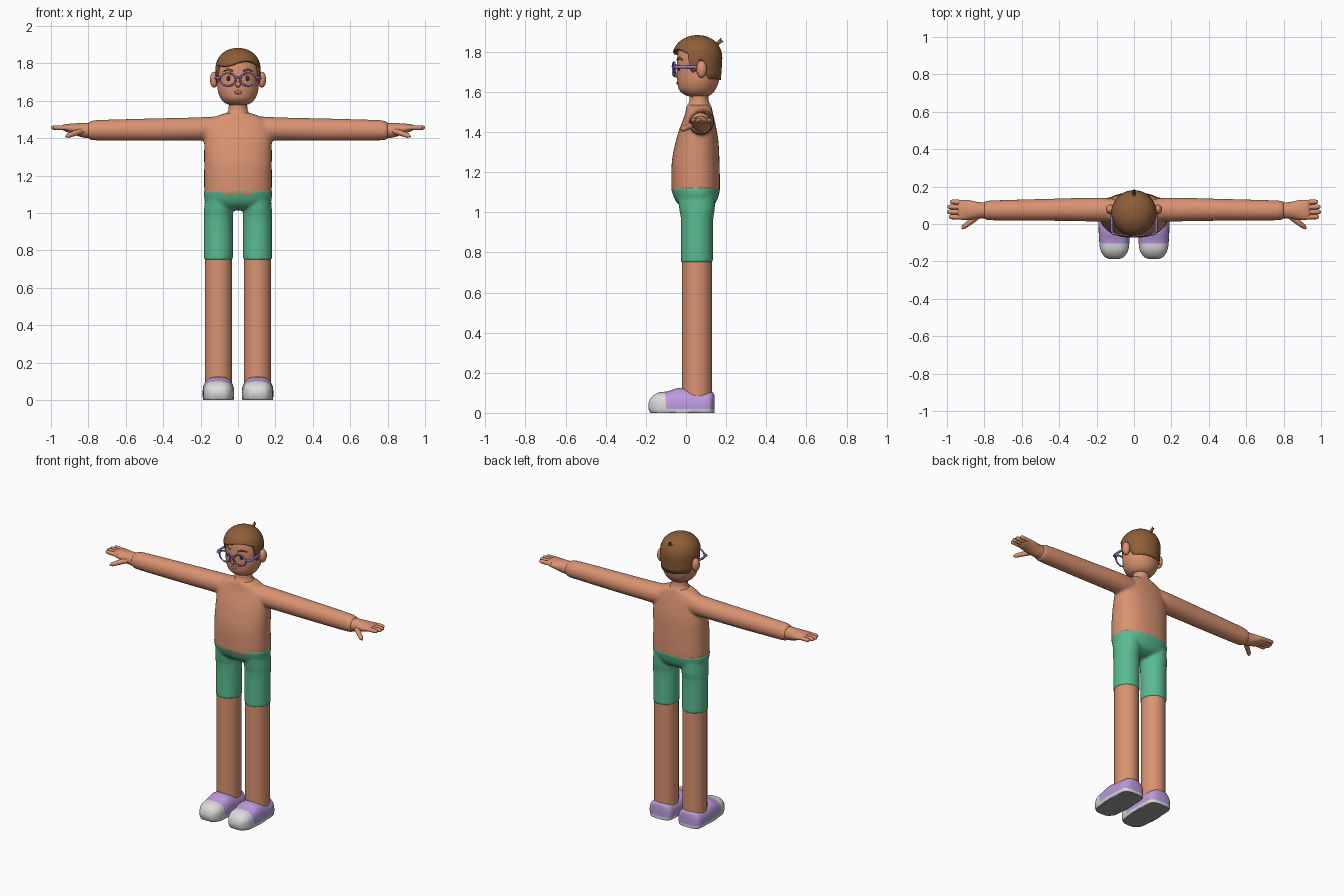
import bpy, bmesh
from math import sin, cos, pi, radians

cube = bpy.data.objects.get("Cube")
if cube:
    bpy.data.objects.remove(cube, do_unlink=True)


def material(name, r, g, b):
    m = bpy.data.materials.new(name)
    m.use_nodes = True
    m.diffuse_color = (r, g, b, 1)
    m.node_tree.nodes["Principled BSDF"].inputs["Base Color"].default_value = (r, g, b, 1)
    return m


SKIN = material("skin", .70, .29, .165)
GREEN = material("green_cloth", .10, .50, .28)
HAIR = material("brown_hair", .27, .11, .04)
LILAC = material("lilac_shoe", .50, .33, .74)
WHITE = material("white_rubber", .70, .70, .70)
GREY = material("grey_sole", .33, .33, .33)
PURPLE = material("purple_frame", .28, .20, .58)
DARK = material("dark_eye", .05, .025, .015)
LIPS = material("lip", .42, .14, .11)


def activate(ob):
    bpy.ops.object.select_all(action='DESELECT')
    ob.select_set(True)
    bpy.context.view_layer.objects.active = ob


def apply_modifiers(ob):
    activate(ob)
    for name in [m.name for m in ob.modifiers]:
        bpy.ops.object.modifier_apply(modifier=name)


def mirror(ob):
    ob.modifiers.new("mirror", 'MIRROR')
    apply_modifiers(ob)
    return ob


def finish(bm, name, *mats, fix=True):
    if fix:
        bmesh.ops.recalc_face_normals(bm, faces=bm.faces)
    me = bpy.data.meshes.new(name)
    bm.to_mesh(me)
    bm.free()
    ob = bpy.data.objects.new(name, me)
    bpy.context.collection.objects.link(ob)
    for m in mats:
        me.materials.append(m)
    activate(ob)
    bpy.ops.object.shade_smooth_by_angle(angle=radians(50))
    return ob


def catmull(p, steps=4):
    """Smoothly interpolated copy of a list of tuples."""
    out = []
    for i in range(len(p) - 1):
        a, b, c, d = p[max(i - 1, 0)], p[i], p[i + 1], p[min(i + 2, len(p) - 1)]
        for s in range(steps):
            t = s / steps
            out.append([.5 * (2 * q + (r - o) * t + (2 * o - 5 * q + 4 * r - u) * t * t
                              + (3 * q - o - 3 * r + u) * t ** 3)
                        for o, q, r, u in zip(a, b, c, d)])
    return out + [list(p[-1])]


def loft(bm, axis, sections, side=1, power=2, n=36):
    """Skin rounded sections (position, centre a, centre b, radius a, radius b)."""
    rings = []
    for t, ca, cb, ra, rb in catmull(sections):
        ring = []
        for k in range(n):
            c, s = cos(2 * pi * k / n), sin(2 * pi * k / n)
            a = ca + ra * abs(c) ** (2 / power) * (1 if c > 0 else -1)
            b = cb + rb * abs(s) ** (2 / power) * (1 if s > 0 else -1)
            x, y, z = {'x': (t, a, b), 'y': (a, t, b), 'z': (a, b, t)}[axis]
            ring.append(bm.verts.new((side * x, y, z)))
        rings.append(ring)
    for lo, hi in zip(rings, rings[1:]):
        for k in range(n):
            j = (k + 1) % n
            bm.faces.new((lo[k], lo[j], hi[j], hi[k]))
    bm.faces.new(rings[0])
    bm.faces.new(rings[-1])


def lofted(name, mat, axis, sections, **kw):
    bm = bmesh.new()
    loft(bm, axis, sections, **kw)
    return finish(bm, name, mat)


def fuse(ob, mat):
    """Melt overlapping volumes into one soft skin."""
    r = ob.modifiers.new("fuse", 'REMESH')
    r.mode, r.voxel_size, r.use_smooth_shade = 'VOXEL', .008, True
    s = ob.modifiers.new("soften", 'SMOOTH')
    s.factor, s.iterations = .5, 6
    apply_modifiers(ob)
    ob.data.materials.clear()
    ob.data.materials.append(mat)


def ball(name, mat, centre, radii):
    bm = bmesh.new()
    bmesh.ops.create_uvsphere(bm, u_segments=24, v_segments=14, radius=1)
    bmesh.ops.scale(bm, vec=radii, verts=bm.verts)
    bmesh.ops.translate(bm, vec=centre, verts=bm.verts)
    return finish(bm, name, mat)


def tube(name, mat, paths, radius, taper=None, cyclic=False):
    """Round rods along one or more paths, as one mesh."""
    cu = bpy.data.curves.new(name, 'CURVE')
    cu.dimensions, cu.bevel_depth, cu.bevel_resolution = '3D', radius, 3
    cu.use_fill_caps = True
    for path in paths:
        sp = cu.splines.new('POLY')
        sp.points.add(len(path) - 1)
        sp.use_cyclic_u = cyclic
        for i, co in enumerate(path):
            sp.points[i].co = (*co, 1)
            sp.points[i].radius = taper[i] if taper else 1
    cu.materials.append(mat)
    ob = bpy.data.objects.new(name, cu)
    bpy.context.collection.objects.link(ob)
    activate(ob)
    bpy.ops.object.convert(target='MESH')
    bpy.ops.object.shade_smooth_by_angle(angle=radians(50))
    return bpy.context.object


# Torso with arms
bm = bmesh.new()
loft(bm, 'z', [(1.09, 0, .048, .177, .117), (1.13, 0, .048, .181, .121), (1.25, 0, .048, .181, .119),
               (1.35, 0, .055, .181, .107), (1.42, 0, .06, .178, .091), (1.48, 0, .065, .165, .073),
               (1.515, 0, .065, .12, .064), (1.535, 0, .065, .065, .058)], power=2.3)
for side in (1, -1):
    loft(bm, 'x', [(.06, .07, 1.45, .056, .073), (.18, .077, 1.45, .064, .063),
                   (.45, .076, 1.446, .059, .06), (.74, .073, 1.443, .054, .055),
                   (.785, .073, 1.441, .051, .05), (.8, .073, 1.441, .049, .047)], side)
fuse(finish(bm, "torso_and_arms", SKIN), SKIN)

# Shorts
bm = bmesh.new()
loft(bm, 'z', [(1.015, 0, .055, .08, .045), (1.035, 0, .053, .14, .085),
               (1.07, 0, .05, .178, .109), (1.126, 0, .048, .184, .124)], power=2.3)
for side in (1, -1):
    loft(bm, 'z', [(.75, .105, .055, .078, .08), (.95, .105, .055, .078, .08),
                   (1.01, .104, .055, .078, .088), (1.08, .1, .052, .076, .094)], side)
fuse(finish(bm, "shorts", GREEN), GREEN)

# Legs
mirror(lofted("legs", SKIN, 'z', [(.06, .104, .055, .073, .075), (.78, .104, .055, .073, .075)]))

# Shoes: lilac upper, white toe cap and rim, grey underside
bm = bmesh.new()
profile = [(-.188, .025, .045), (-.175, .052, .076), (-.14, .074, .1), (-.09, .081, .108),
           (-.03, .084, .125), (.04, .084, .112), (.11, .08, .106), (.133, .06, .102), (.141, .03, .09)]
loft(bm, 'y', [(y, .105, .035, rx, top - .035) for y, rx, top in profile], power=2.6, n=40)
for v in bm.verts:
    v.co.z = max(v.co.z, 0)
for co, no in (((0, 0, .02), (0, 0, 1)), ((0, -.095, 0), (0, 1, .1))):
    bmesh.ops.bisect_plane(bm, geom=bm.verts[:] + bm.edges[:] + bm.faces[:], plane_co=co, plane_no=no)
for f in bm.faces:
    c = f.calc_center_median()
    if c.z < .002:
        f.material_index = 2
    elif c.z < .02 or c.y + .1 * c.z < -.095:
        f.material_index = 1
mirror(finish(bm, "shoes", LILAC, WHITE, GREY))

# Hands
mirror(lofted("palms", SKIN, 'x', [(.77, .073, 1.44, .042, .041), (.83, .073, 1.443, .044, .039),
                                   (.88, .075, 1.45, .052, .029), (.925, .076, 1.456, .053, .019),
                                   (.94, .076, 1.457, .046, .011)]))
fingers = [[(.9, y, 1.456), (tip - .016, y * 1.03, 1.457), (tip - .005, y * 1.03, 1.457), (tip, y * 1.03, 1.457)]
           for y, tip in ((.115, .985), (.089, .998), (.063, 1), (.037, .99))]
mirror(tube("fingers", SKIN, fingers, .0128, (1, 1, .75, .3)))
mirror(tube("thumbs", SKIN, [[(.83, .045, 1.44), (.87, .015, 1.428), (.908, -.014, 1.414), (.92, -.024, 1.409)]],
            .014, (1.1, 1.1, .9, .4)))

# Neck and head
lofted("neck", SKIN, 'z', [(1.5, 0, .065, .08, .068), (1.53, 0, .065, .062, .06),
                           (1.56, 0, .065, .05, .047), (1.64, 0, .065, .05, .047)])
lofted("head", SKIN, 'z', [(1.575, 0, .06, .03, .035), (1.585, 0, .058, .064, .064),
                           (1.61, 0, .056, .09, .09), (1.65, 0, .06, .107, .103),
                           (1.70, 0, .063, .112, .109), (1.76, 0, .064, .113, .109),
                           (1.82, 0, .062, .099, .097), (1.85, 0, .06, .068, .068),
                           (1.866, 0, .06, .01, .01)], n=48)
mirror(ball("ears", SKIN, (.127, .078, 1.713), (.023, .026, .043)))
ball("nose", SKIN, (0, -.048, 1.687), (.015, .018, .015))
ball("mouth", LIPS, (0, -.041, 1.645), (.022, .006, .01))
mirror(ball("eyes", DARK, (.05, -.034, 1.72), (.011, .007, .014)))
mirror(tube("eyebrows", HAIR, [[(.028, -.043, 1.76), (.055, -.033, 1.768), (.078, -.015, 1.759)]],
            .006, (.8, 1, .5)))

# Hair cap: lower edge height by angle from the front
EDGE = [(0, 1.805), (35, 1.798), (66, 1.79), (72, 1.71), (78, 1.695), (86, 1.705), (90, 1.755),
        (103, 1.755), (109, 1.69), (118, 1.665), (180, 1.66)]


def hairline(deg):
    a = abs(deg)
    for (a0, z0), (a1, z1) in zip(EDGE, EDGE[1:]):
        if a <= a1:
            z = z0 + (z1 - z0) * (a - a0) / (a1 - a0)
            return z + (.014 * sin(radians(deg * 2.7)) if a < 66 else 0)
    return EDGE[-1][1]


bm = bmesh.new()
cols, rows, peak = 120, 14, 1.883
columns = []
for i in range(cols):
    deg = -180 + 360 * i / cols
    a, low, col = radians(deg), hairline(deg), []
    for j in range(rows):
        z = peak - (peak - low) * (1 - j / rows) ** 2
        h = z - 1.76
        s = (1 - (h / (peak - 1.76)) ** 2.4) ** .5 if h > 0 else 1 + .6 * h
        depth = .129 if abs(deg) < 90 else .121
        col.append(bm.verts.new((.121 * s * sin(a), .06 - depth * s * cos(a), z)))
    columns.append(col)
crown = bm.verts.new((0, .06, peak))
for i in range(cols):
    p, q = columns[i], columns[(i + 1) % cols]
    for j in range(rows - 1):
        bm.faces.new((p[j], q[j], q[j + 1], p[j + 1]))
    bm.faces.new((p[-1], q[-1], crown))
hair = finish(bm, "hair", HAIR, fix=False)
shell = hair.modifiers.new("thickness", 'SOLIDIFY')
shell.thickness, shell.offset = .014, -1
apply_modifiers(hair)
tube("hair_tuft", HAIR, [[(0, .145, 1.835), (0, .165, 1.85), (0, .176, 1.868)],
                         [(0, .15, 1.835), (0, .172, 1.849), (0, .187, 1.853)]], .008, (1, .9, .25))

# Glasses
ring = [(.054 + .042 * cos(k * pi / 16), -.06 + .006 * cos(k * pi / 16), 1.714 + .034 * sin(k * pi / 16))
        for k in range(32)]
mirror(tube("glasses_rims", PURPLE, [ring], .005, cyclic=True))
tube("glasses_bridge", PURPLE, [[(-.014, -.065, 1.722), (0, -.067, 1.726), (.014, -.065, 1.722)]], .005)
mirror(tube("glasses_temples", PURPLE, [[(.094, -.056, 1.722), (.113, -.05, 1.724), (.119, -.035, 1.724),
                                         (.12, .04, 1.724), (.118, .07, 1.72)]], .007))
